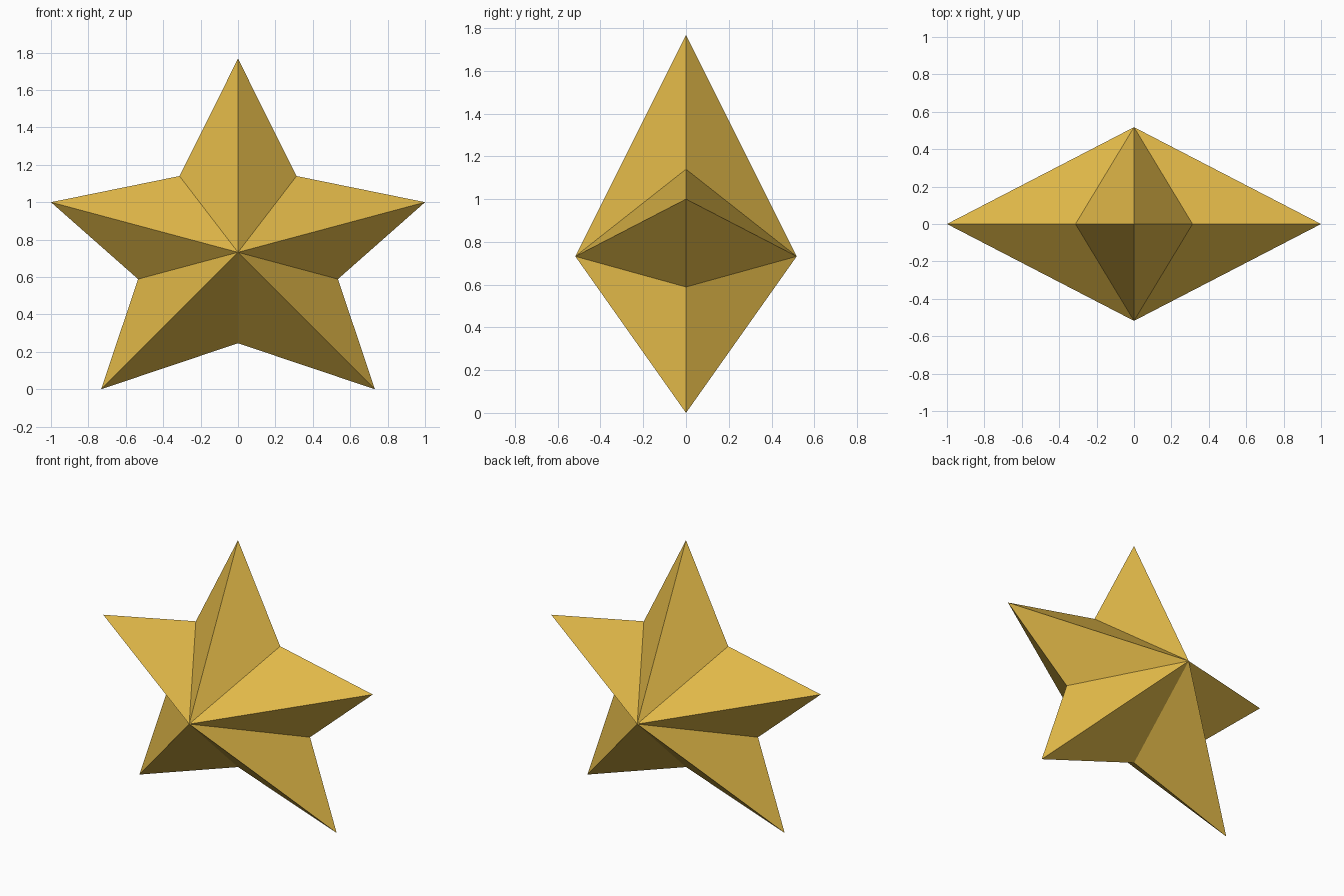
import bpy, bmesh, math

if "Cube" in bpy.data.objects:
    bpy.data.objects.remove(bpy.data.objects["Cube"])

R = 1 / math.cos(math.radians(15))   # tip radius, gives a width of 2
ZC = R * math.sin(math.radians(45))  # hub height, puts the lower tips on z = 0
DEPTH = R / 2                        # hub bulge to front and back

gold = bpy.data.materials.new("gold")
gold.diffuse_color = (0.75, 0.48, 0.065, 1)
gold.use_nodes = True
gold.node_tree.nodes["Principled BSDF"].inputs["Base Color"].default_value = gold.diffuse_color

# Right half outline as (angle, radius), top tip down to the bottom notch
half = [(90, R), (52.5, 0.514), (15, R), (-15, 0.553), (-45, R), (-90, 0.486)]
outline = half + [(180 - a, r) for a, r in reversed(half[1:-1])]

# Star body: rim joined to a front and a back apex
bm = bmesh.new()
rim = [bm.verts.new((r * math.cos(math.radians(a)), 0,
                     ZC + r * math.sin(math.radians(a)))) for a, r in outline]
for y in (-DEPTH, DEPTH):
    apex = bm.verts.new((0, y, ZC))
    for i, v in enumerate(rim):
        bm.faces.new((apex, v, rim[(i + 1) % len(rim)]))
bmesh.ops.recalc_face_normals(bm, faces=bm.faces)

mesh = bpy.data.meshes.new("star")
bm.to_mesh(mesh)
bm.free()
mesh.materials.append(gold)
star = bpy.data.objects.new("star", mesh)
bpy.context.collection.objects.link(star)
